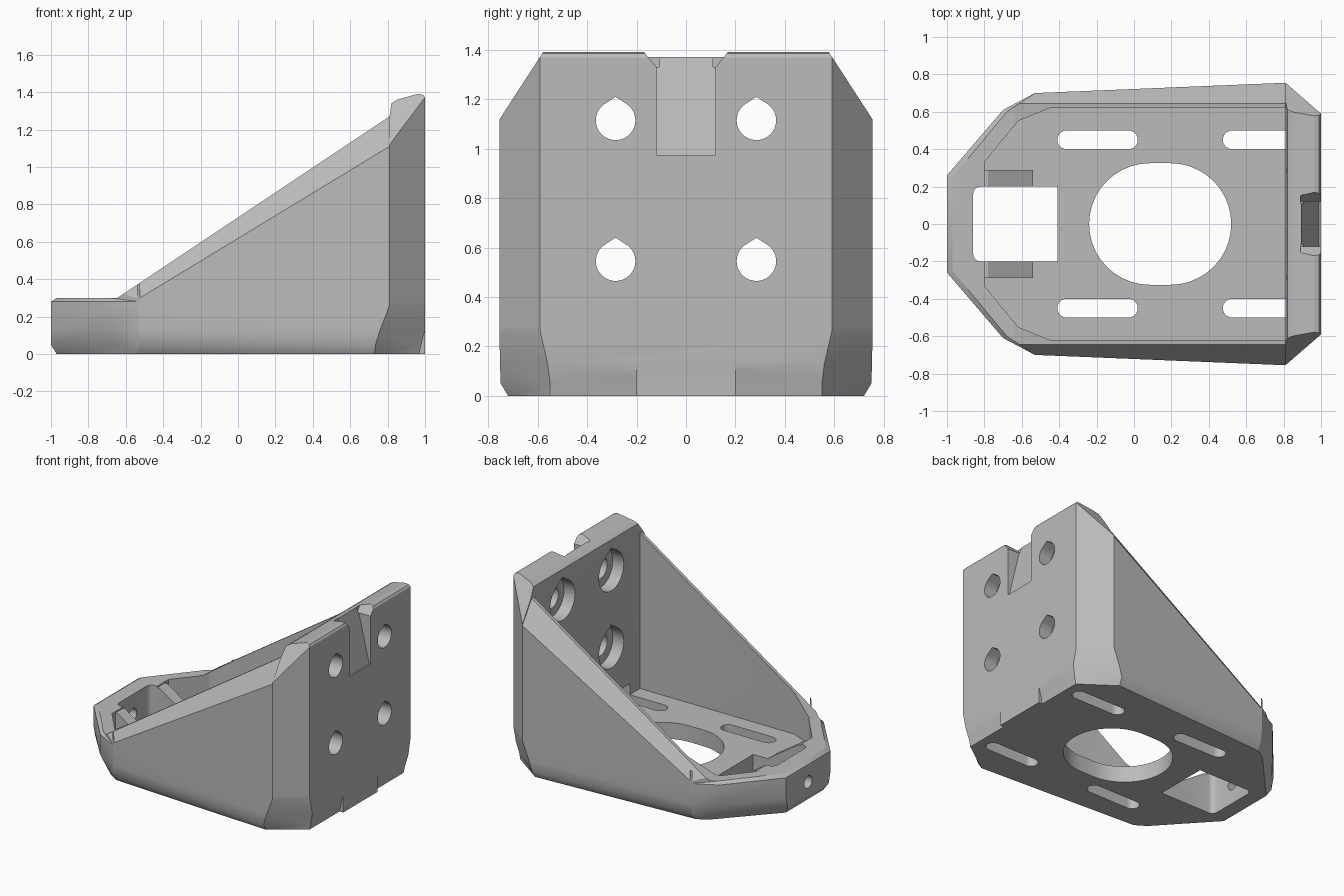
import bpy, bmesh, math
from mathutils import Vector

cube = bpy.data.objects.get("Cube")
if cube:
    bpy.data.objects.remove(cube, do_unlink=True)

grey = bpy.data.materials.new("light grey")
grey.use_nodes = True
GREY = (0.5, 0.5, 0.5, 1)
grey.diffuse_color = GREY
grey.node_tree.nodes["Principled BSDF"].inputs["Base Color"].default_value = GREY


def finish(bm, name):
    bmesh.ops.recalc_face_normals(bm, faces=bm.faces)
    mesh = bpy.data.meshes.new(name)
    bm.to_mesh(mesh)
    bm.free()
    mesh.materials.append(grey)
    ob = bpy.data.objects.new(name, mesh)
    bpy.context.collection.objects.link(ob)
    return ob


def hull(points, name="cutter"):
    bm = bmesh.new()
    for p in points:
        bm.verts.new(p)
    res = bmesh.ops.convex_hull(bm, input=bm.verts)
    loose = {g for g in res["geom_interior"] + res["geom_unused"]
             if isinstance(g, bmesh.types.BMVert)}
    bmesh.ops.delete(bm, geom=list(loose), context="VERTS")
    bmesh.ops.dissolve_limit(bm, angle_limit=0.001, verts=bm.verts, edges=bm.edges)
    return finish(bm, name)


def extrude(profile, axis, lo, hi):
    """Convex profile swept along an axis (0 = x, 1 = y, 2 = z)."""
    pts = []
    for d in (lo, hi):
        for p in profile:
            q = list(p)
            q.insert(axis, d)
            pts.append(Vector(q))
    return hull(pts)


def box(x0, x1, y0, y1, z0, z1):
    return extrude([(x0, y0), (x1, y0), (x1, y1), (x0, y1)], 2, z0, z1)


def circle(u, v, r, n=40):
    return [(u + r * math.cos(2 * math.pi * i / n), v + r * math.sin(2 * math.pi * i / n))
            for i in range(n)]


def slot(x0, x1, y, r, z0, z1):
    return extrude(circle(x0 + r, y, r) + circle(x1 - r, y, r), 2, z0, z1)


def combine(target, tool, operation="DIFFERENCE"):
    mod = target.modifiers.new("cut", "BOOLEAN")
    mod.operation = operation
    mod.solver = "EXACT"
    mod.object = tool
    bpy.context.view_layer.objects.active = target
    bpy.ops.object.modifier_apply(modifier=mod.name)
    bpy.data.objects.remove(tool, do_unlink=True)


# outer shell: stacked half outlines, mirrored in y
wide = [(-1, .26), (-.7, .61), (-.53, .70), (.81, .755), (1, .59)]
inset = [(-.97, .25), (-.68, .60)] + wide[2:]
layers = [
    (0, [(-.97, .22), (-.62, .60), (-.54, .65), (.73, .72), (.97, .55)]),
    (.05, [(-1, .24), (-.65, .605), (-.53, .69), (.735, .75), (.98, .55)]),
    (.13, wide[:3] + [(.76, .753), (1, .56)]),
    (.26, wide), (.28, wide), (.30, inset), (1.45, inset)]
bm = bmesh.new()
rings = []
for z, half in layers:
    loop = half + [(x, -y) for x, y in reversed(half)]
    rings.append([bm.verts.new((x, y, z)) for x, y in loop])
for a, b in zip(rings, rings[1:]):
    for i in range(len(a)):
        j = (i + 1) % len(a)
        bm.faces.new((a[i], a[j], b[j], b[i]))
bm.faces.new(rings[0])
bm.faces.new(rings[-1])
bmesh.ops.triangulate(bm, faces=bm.faces)
body = finish(bm, "bracket_body")

# pad under the back plate
combine(body, box(.85, 1, -.2, .2, 0, .15), "UNION")

# sloping silhouette: low nose, ramp and rounded plate top
combine(body, extrude([(-1.2, .30), (-.645, .30), (-.645, 2), (-1.2, 2)], 1, -1, 1))
combine(body, extrude([(-.645, .30), (.81, 1.27), (.81, 2), (-.645, 2)], 1, -1, 1))
edge = [(.81, 1.27), (.82, 1.34), (.85, 1.36), (.965, 1.392), (.99, 1.385), (1, 1.37)]
for a, b in zip(edge, edge[1:]):
    combine(body, extrude([a, b, (b[0], 2), (a[0], 2)], 1, -1, 1))

# outward slanting rims on the side walls and plate corners
for s in (1, -1):
    rim = [(-.645, .645, .30), (.81, .645, 1.27), (.81, .9, .90), (-.09, .9, .30)]
    combine(body, hull([(x, s * y, h) for x, y, z in rim for h in (z, 2)]))
    combine(body, extrude([(s * .54, 1.45), (s * .9, .896), (s * .9, 1.6)], 0, .81, 1.1))

# inner cavity
plan = [(-.8, .33), (-.62, .55), (-.45, .62), (.81, .62)]
combine(body, extrude(plan + [(x, -y) for x, y in plan], 2, .12, 2))

# triangular ribs beside the front well
for s in (1, -1):
    rib = extrude([(-.83, .10), (-.54, .10), (-.54, .13), (-.78, .29), (-.83, .29)],
                  1, min(s * .19, s * .29), max(s * .19, s * .29))
    combine(body, rib, "UNION")
# front well with rounded corners, and the small screw hole in the nose
well = circle(-.82, .16, .04, 16) + circle(-.82, -.16, .04, 16)
combine(body, extrude(well + [(-.41, .2), (-.41, -.2)], 2, -.1, 1))
combine(body, extrude(circle(0, .15, .045, 24), 0, -1.1, -.8))

# floor openings
combine(body, slot(-.24, .52, 0, .325, -.1, .4))
for s in (1, -1):
    combine(body, slot(-.41, .02, s * .45, .05, -.1, .2))
    combine(body, slot(.475, .905, s * .45, .05, -.1, .2))

# teardrop bolt holes with counterbores on the inside
for y in (-.285, .285):
    for z in (.545, 1.115):
        for r, x0, x1 in ((.08, .7, 1.1), (.145, .7, .9)):
            combine(body, extrude(circle(y, z, r) + [(y, z + r * 1.19)], 0, x0, x1))

# tapered notch with flared mouth at the top of the plate
combine(body, extrude([(1.02, .975), (.99, .975), (.89, 1.39), (.89, 1.5), (1.02, 1.5)],
                      1, -.12, .12))
for s in (1, -1):
    combine(body, extrude([(s * .11, 1.33), (s * .12, 1.33), (s * .135, 1.37),
                           (s * .17, 1.392), (s * .17, 1.45), (s * .11, 1.45)],
                          0, .89, 1.1))

bpy.ops.object.select_all(action="DESELECT")
body.select_set(True)
bpy.context.view_layer.objects.active = body
bpy.ops.object.shade_smooth_by_angle(angle=math.radians(25))
